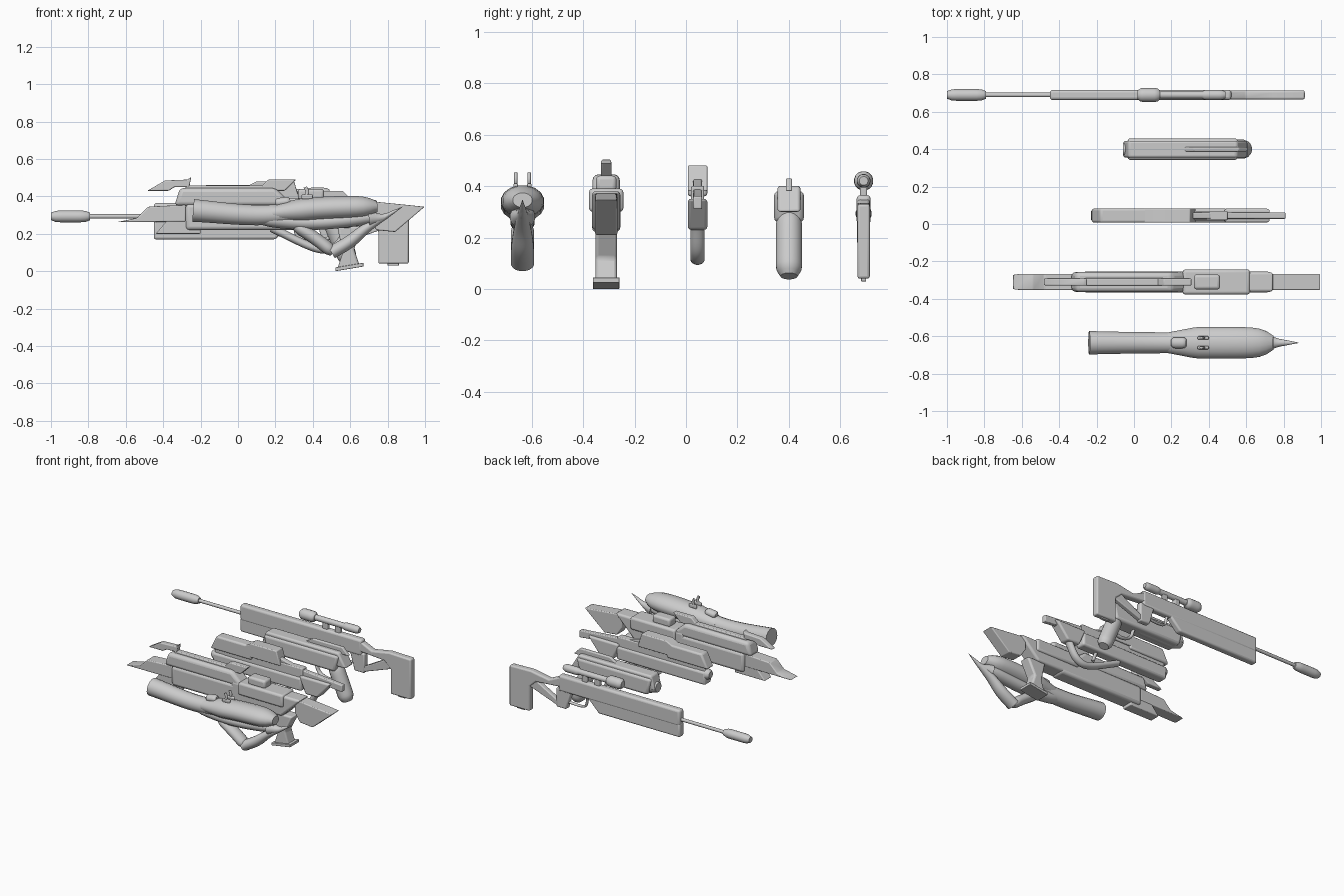
import bpy
import bmesh
import math
from mathutils import Vector

cube = bpy.data.objects.get("Cube")
if cube:
    bpy.data.objects.remove(cube, do_unlink=True)

GREY = (0.6, 0.6, 0.6, 1)
metal = bpy.data.materials.new("plain_grey")
metal.use_nodes = True
metal.diffuse_color = GREY
metal.node_tree.nodes["Principled BSDF"].inputs["Base Color"].default_value = GREY


def finish(name, bm, bevel=0):
    """Turn a bmesh into a shaded, coloured object."""
    bmesh.ops.recalc_face_normals(bm, faces=bm.faces[:])
    mesh = bpy.data.meshes.new(name)
    bm.to_mesh(mesh)
    bm.free()
    obj = bpy.data.objects.new(name, mesh)
    bpy.context.collection.objects.link(obj)
    mesh.materials.append(metal)
    if bevel:
        modifier = obj.modifiers.new("soft_edges", 'BEVEL')
        modifier.width = bevel
        modifier.segments = 3
        modifier.limit_method = 'ANGLE'
    bpy.ops.object.select_all(action='DESELECT')
    obj.select_set(True)
    bpy.context.view_layer.objects.active = obj
    bpy.ops.object.shade_smooth_by_angle(angle=math.radians(40))


def plate(name, y, half, outline, bevel=.006):
    """Side outline of (x, z) points, extruded to both sides of y."""
    bm = bmesh.new()
    face = bm.faces.new([bm.verts.new((x, y - half, z)) for x, z in outline])
    result = bmesh.ops.extrude_face_region(bm, geom=[face])
    moved = [v for v in result["geom"] if isinstance(v, bmesh.types.BMVert)]
    bmesh.ops.translate(bm, verts=moved, vec=(0, 2 * half, 0))
    finish(name, bm, bevel)


def block(name, y, half, left, right, low, high, nose=0, tail=0, bevel=.006):
    """Box with raked ends: positive rake sets the top back, negative the bottom."""
    plate(name, y, half, [(left + max(0, -nose), low), (left + max(0, nose), high),
                          (right - max(0, tail), high), (right - max(0, -tail), low)], bevel)


def smooth_path(points):
    """Curve through all points, sampled evenly between neighbours."""
    knots = [Vector((x, 0, z)) for x, z in points]
    knots = [2 * knots[0] - knots[1]] + knots + [2 * knots[-1] - knots[-2]]
    path = []
    for a, b, c, d in zip(knots, knots[1:], knots[2:], knots[3:]):
        for step in range(8):
            t = step / 8
            path.append(b + (c - a) * t / 2 + (2 * a - 5 * b + 4 * c - d) * t * t / 2
                        + (3 * b - a - 3 * c + d) * t ** 3 / 2)
    return path + [knots[-2]]


def even(t):
    return 1


def flared(t):
    return 1.12 - .35 * t + .25 * t * t


def pointed(t):
    return max(.03, 1 - t ** 3)


def spiked(t):
    return max(.03, (1 - t) ** 1.3)


def rounded(t):
    return max(.4, 1 - (2 * t - 1) ** 8) ** .5


def swollen(t):
    """Gentle shoulder at the start, blunt round end."""
    return min(.65 + 1.2 * t, max(.2, 1 - t ** 12) ** .5)


def sweep(name, y, points, wide, high, shape=even, sides=16):
    """Oval tube along a curve; shape scales it from start to end."""
    bm = bmesh.new()
    path = smooth_path(points)
    last = len(path) - 1
    rings = []
    for i, centre in enumerate(path):
        tangent = (path[min(i + 1, last)] - path[max(i - 1, 0)]).normalized()
        normal = Vector((-tangent.z, 0, tangent.x))
        scale = shape(i / last)
        angles = [math.tau * (k + .5) / sides for k in range(sides)]
        rings.append([bm.verts.new(centre + normal * high * scale * math.sin(a)
                                   + Vector((0, y + wide * scale * math.cos(a), 0)))
                      for a in angles])
    for first, second in zip(rings, rings[1:]):
        for k in range(sides):
            n = (k + 1) % sides
            bm.faces.new((first[k], first[n], second[n], second[k]))
    bm.faces.new(rings[0])
    bm.faces.new(rings[-1])
    finish(name, bm)


def tube(name, y, z, left, right, radius, shape=even):
    """Straight round tube along x."""
    sweep(name, y, [(left, z), (right, z)], radius, radius, shape)


# Curved blaster: flowing body, looped grip and tail spike
y = -.635
sweep("curved_barrel", y, [(-.24, .325), (.1, .3), (.4, .32)], .057, .055, flared)
sweep("curved_pod", y, [(.18, .31), (.45, .335), (.745, .345)], .086, .064, swollen)
sweep("curved_underside", y, [(.1, .28), (.4, .26), (.74, .29)], .048, .04, rounded)
sweep("curved_grip", y, [(.3, .25), (.42, .17), (.51, .1)], .046, .035, rounded)
sweep("curved_tail", y, [(.5, .1), (.6, .16), (.7, .24), (.88, .345)], .046, .036, pointed)
sweep("curved_spike", y, [(.7, .28), (.78, .29), (.88, .345)], .05, .045, spiked)
sweep("curved_button", y, [(.2, .365), (.28, .375)], .03, .025, rounded)
for side in (-1, 1):
    sweep("curved_sight", y + side * .026, [(.35, .38), (.37, .42), (.36, .45)], .007, .01)
    block("curved_sight_foot", y + side * .026, .009, .34, .4, .385, .41)

# Heavy rifle: stacked barrels, finned top rail and wedge stock
y = -.31
block("heavy_upper_barrel", y, .053, -.34, .3, .35, .445, nose=.03, tail=.1, bevel=.022)
plate("heavy_front_fin", y, .02, [
    (-.485, .43), (-.39, .485), (-.27, .49), (-.25, .505), (-.26, .45), (-.34, .45), (-.37, .43)])
block("heavy_top_rail", y, .02, -.28, .2, .43, .458)
block("heavy_rear_fin", y, .02, .1, .31, .43, .49, nose=.06, tail=-.06)
block("heavy_body", y, .055, -.28, .4, .22, .36, bevel=.02)
block("heavy_rear_body", y, .055, .2, .75, .23, .38, tail=-.15, bevel=.015)
block("heavy_side_cover", y, .067, .26, .62, .3, .39, bevel=.015)
block("heavy_sight", y, .04, .32, .46, .38, .44, bevel=.015)
plate("heavy_lower_fin", y, .043, [
    (-.65, .262), (-.54, .285), (-.48, .345), (-.28, .355), (-.28, .265)])
block("heavy_jaw", y, .04, -.44, -.2, .2, .27, nose=.06)
plate("heavy_stock", y, .043, [(.7, .375), (.998, .345), (.84, .21), (.74, .22), (.7, .28)])
plate("heavy_grip", y, .042, [
    (.53, .24), (.68, .24), (.62, .12), (.65, .03), (.53, .01), (.56, .1)], .012)
plate("heavy_grip_base", y, .052, [(.52, 0), (.52, .02), (.67, .045), (.67, .025)], .003)

# Slotted rail gun: twin decks, thin tail rail and loop grip
y = .045
block("rail_upper_deck", y, .038, -.23, .1, .36, .46, nose=.05, bevel=.012)
block("rail_top_deck", y, .038, -.1, .33, .38, .48, nose=.2, tail=.03)
block("rail_core", y, .025, -.2, .5, .28, .4)
block("rail_lower_deck", y, .038, -.21, .5, .24, .335, bevel=.015)
tube("rail_muzzle", y, .31, -.23, -.1, .037, rounded)
plate("rail_tail", y, .017, [(.3, .43), (.45, .39), (.81, .36), (.81, .31), (.3, .36)])
block("rail_rear_block", y, .038, .48, .73, .23, .35, nose=-.05, tail=-.1, bevel=.012)
sweep("rail_trigger_loop", y, [(.18, .23), (.42, .122), (.53, .14), (.6, .25)], .028, .022)
sweep("rail_trigger", y, [(.36, .25), (.39, .17)], .01, .012)

# Pistol: round barrel, slide, top fin and thick rounded grip
y = .4
tube("pistol_lower_barrel", y, .31, -.06, .36, .053, rounded)
block("pistol_slide", y, .045, -.06, .61, .3, .4, nose=.03, tail=.06, bevel=.012)
block("pistol_frame", y, .058, -.04, .56, .26, .38, nose=-.03, tail=-.03, bevel=.018)
block("pistol_fin", y, .012, .24, .61, .38, .43, nose=.08, tail=.05)
sweep("pistol_grip", y, [(.49, .3), (.55, .16), (.595, .05)], .052, .054, rounded)
sweep("pistol_trigger_guard", y, [(.34, .27), (.37, .2), (.44, .17), (.54, .19)], .015, .01)

# Long rifle: slim barrel, deep handguard, scope and open stock
y = .69
tube("long_barrel", y, .293, -.82, -.4, .012)
tube("long_suppressor", y, .293, -1, -.79, .032, rounded)
block("long_receiver", y, .027, -.45, .52, .25, .365, bevel=.015)
block("long_handguard", y, .025, -.45, .3, .17, .27, tail=-.1, bevel=.012)
tube("long_scope", y, .42, .05, .45, .02)
tube("long_scope_lens", y, .42, .02, .14, .038, rounded)
tube("long_scope_eyepiece", y, .42, .36, .49, .027, rounded)
for left in (.2, .3):
    block("long_scope_mount", y, .014, left, left + .04, .36, .42)
plate("long_stock", y, .024, [
    (.48, .365), (.6, .31), (.74, .335), (.913, .33), (.913, .04), (.75, .04),
    (.75, .22), (.7, .265), (.5, .28)], .01)
block("long_grip", y, .022, .42, .54, .13, .27, nose=-.04, bevel=.01)
plate("long_stock_strut", y, .018, [(.51, .13), (.53, .175), (.7, .27), (.76, .22)])
sweep("long_trigger_guard", y, [(.3, .25), (.33, .18), (.48, .18)], .012, .008)
block("long_foot", y, .01, .8, .86, .03, .05, bevel=.002)
